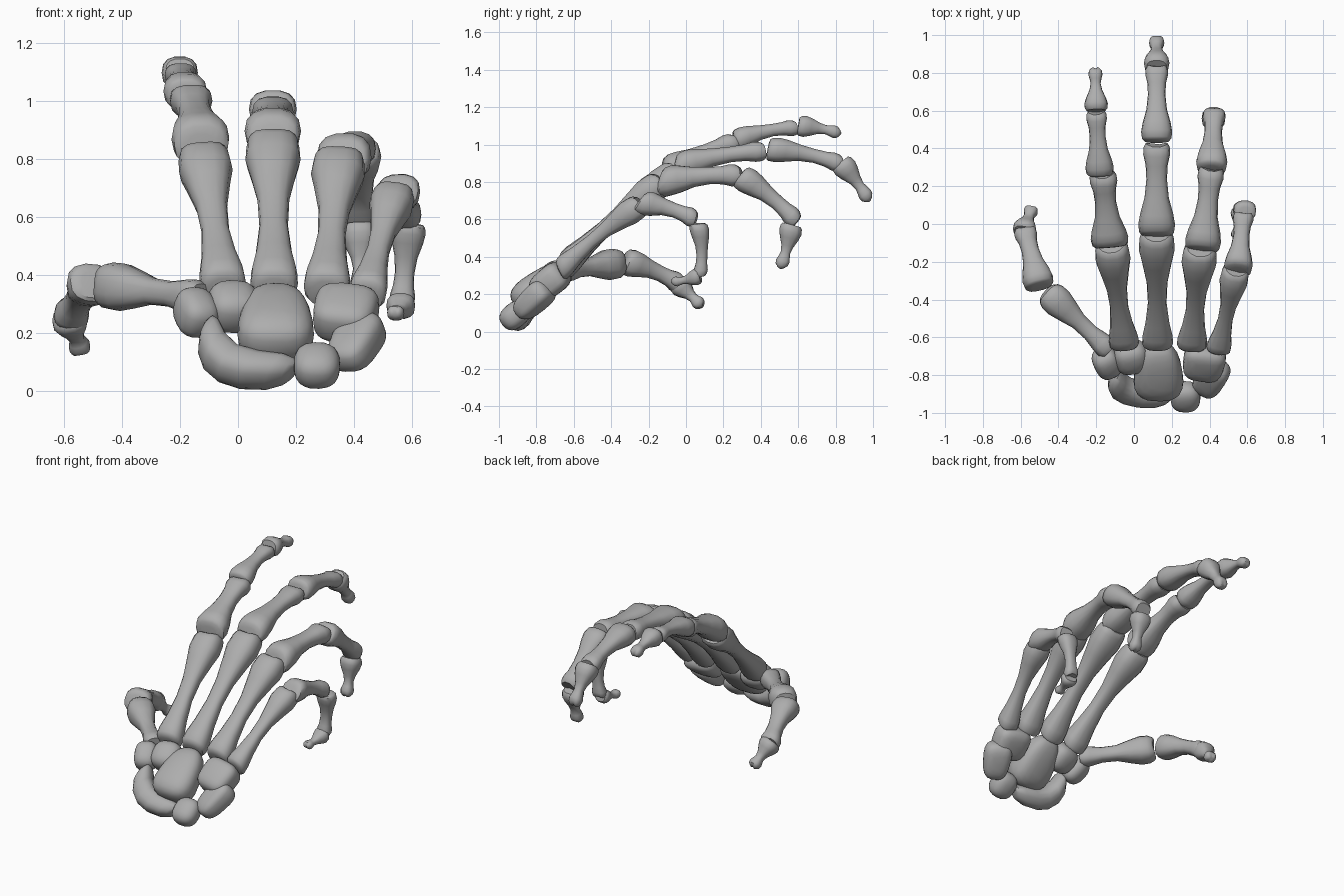
import bpy, bmesh, math
from mathutils import Vector, Matrix

if "Cube" in bpy.data.objects:
    bpy.data.objects.remove(bpy.data.objects["Cube"])

bone_mat = bpy.data.materials.new("bone grey")
bone_mat.diffuse_color = (0.42, 0.42, 0.42, 1)
bone_mat.use_nodes = True
bone_mat.node_tree.nodes["Principled BSDF"].inputs["Base Color"].default_value = bone_mat.diffuse_color
SIDES = 14

# Profiles along each bone: (position, relative radius)
METACARPAL = [(-.01, .5), (0, .74), (.025, .86), (.09, .84), (.22, .66), (.40, .52), (.58, .58),
              (.75, .82), (.86, 1), (.95, .96), (.985, .88), (1, .74)]
PHALANX = [(-.01, .5), (0, .8), (.03, .94), (.12, 1), (.24, .9), (.42, .66), (.62, .56), (.78, .60),
           (.89, .73), (.96, .71), (1, .6)]
DISTAL = [(0, .8), (.05, .95), (.16, 1), (.3, .84), (.48, .54), (.64, .42), (.74, .50),
          (.84, .60), (.93, .54), (.98, .36), (1, .2)]
THUMB_BASE = [(0, .6), (.05, .74), (.14, .7), (.3, .54), (.5, .56), (.68, .82), (.82, 1),
              (.92, .98), (.98, .84), (1, .7)]
CRESCENT = [(0, .4), (.03, .66), (.12, .94), (.3, 1), (.5, .98), (.7, 1), (.88, .94),
            (.97, .7), (1, .45)]


def finish(name, bm):
    bmesh.ops.recalc_face_normals(bm, faces=bm.faces[:])
    mesh = bpy.data.meshes.new(name)
    bm.to_mesh(mesh)
    bm.free()
    mesh.materials.append(bone_mat)
    ob = bpy.data.objects.new(name, mesh)
    bpy.context.collection.objects.link(ob)
    bpy.ops.object.select_all(action='DESELECT')
    ob.select_set(True)
    bpy.context.view_layer.objects.active = ob
    bpy.ops.object.shade_smooth_by_angle(angle=math.radians(38))


def bone(name, start, end, width, depth, profile, side=(1, 0, 0), bow=0.0, notch=.1,
         bend=(0, 0, 0), slant=0.0):
    """Loft a bone shaft from start to end, with a bowed axis, slanted base and grooved head."""
    a, b = Vector(start), Vector(end)
    d = (b - a).normalized()
    u = Vector(side)
    u = (u - d * u.dot(d)).normalized()
    v = u.cross(d).normalized()
    bm = bmesh.new()
    rings = []
    for t, r in profile:
        centre = a.lerp(b, t) + (v * bow + Vector(bend)) * math.sin(math.pi * t)
        ring = []
        for i in range(SIDES):
            c, s = (f(2 * math.pi * i / SIDES) for f in (math.cos, math.sin))
            c, s = (math.copysign(abs(q) ** .8, q) for q in (c, s))
            shift = d * (notch * width * (abs(c) - .6) * max(0, t - .8) * 5)
            shift += d * (slant * depth * r * s * max(0, 1 - t / .24))
            ring.append(bm.verts.new(centre + u * c * r * width / 2 + v * s * r * depth / 2 + shift))
        rings.append(ring)
    for p, q in zip(rings, rings[1:]):
        for i in range(SIDES):
            j = (i + 1) % SIDES
            bm.faces.new((p[i], p[j], q[j], q[i]))
    bm.faces.new(rings[0])
    bm.faces.new(rings[-1])
    finish(name, bm)


def carpal(name, centre, size, rot, taper=0.0, power=.65):
    """Rounded block, narrowed along its length by taper."""
    bm = bmesh.new()
    bmesh.ops.create_icosphere(bm, subdivisions=3, radius=1)
    for vert in bm.verts:
        p = Vector([math.copysign(abs(q) ** power, q) for q in vert.co])
        k = 1 + taper * p.y
        vert.co = Vector((p.x * k * size[0], p.y * size[1], p.z * k * size[2])) / 2
    turn = Matrix.Identity(4)
    for deg, axis in zip(rot, 'XYZ'):
        turn = Matrix.Rotation(math.radians(deg), 4, axis) @ turn
    bmesh.ops.transform(bm, matrix=Matrix.Translation(centre) @ turn, verts=bm.verts[:])
    finish(name, bm)


# Fingers: (start, end, width, depth) for metacarpal, then three phalanges
fingers = {
    "index": [((-.05, -.645, .355), (-.12, -.11, .815), .185, .16),
              ((-.125, -.12, .845), (-.165, .265, 1.01), .20, .16),
              ((-.18, .26, 1.02), (-.20, .59, 1.09), .15, .12),
              ((-.20, .60, 1.10), (-.205, .825, 1.06), .125, .115)],
    "middle": [((.125, -.645, .355), (.12, -.05, .86), .19, .16),
               ((.12, -.06, .88), (.12, .42, .965), .195, .15),
               ((.12, .44, .975), (.12, .83, .895), .165, .135),
               ((.12, .825, .905), (.12, .98, .70), .135, .13)],
    "ring": [((.305, -.65, .345), (.35, -.13, .80), .185, .16),
             ((.36, -.14, .795), (.41, .29, .835), .19, .165),
             ((.41, .29, .83), (.425, .59, .59), .165, .145),
             ((.42, .565, .57), (.425, .505, .34), .125, .125)],
    "little": [((.445, -.67, .33), (.54, -.24, .68), .15, .14),
               ((.55, -.25, .69), (.58, .05, .60), .15, .14),
               ((.59, .065, .575), (.565, .075, .30), .12, .105),
               ((.565, .075, .30), (.54, -.075, .265), .10, .09)],
}
parts = ["metacarpal", "proximal_bone", "middle_bone", "distal_bone"]
for finger, segments in fingers.items():
    for part, (s, e, w, dp) in zip(parts, segments):
        profile = {"metacarpal": METACARPAL, "distal_bone": DISTAL}.get(part, PHALANX)
        bow = .015 if part != "distal_bone" else .006
        slant = {"metacarpal": .12, "proximal_bone": .18}.get(part, 0)
        bone(f"{finger}_{part}", s, e, w, dp, profile, bow=bow, slant=slant)

# Thumb
bone("thumb_metacarpal", (-.13, -.67, .32), (-.46, -.36, .365), .165, .165, THUMB_BASE, side=(0, 0, 1))
bone("thumb_proximal_bone", (-.50, -.33, .375), (-.58, -.03, .25), .165, .15, PHALANX, bow=.015)
bone("thumb_distal_bone", (-.585, -.045, .26), (-.54, .085, .135), .125, .12, DISTAL)

# Wrist
bone("wrist_crescent", (-.11, -.80, .225), (.19, -.91, .065), .14, .14, CRESCENT,
     side=(.2, .7, .7), bend=(-.075, -.03, -.05), notch=0)
carpal("wrist_centre_block", (.13, -.775, .24), (.25, .35, .18), (38, 0, 0), -.22, .72)
carpal("wrist_index_block", (-.015, -.705, .29), (.18, .18, .16), (38, 0, 10), 0, .75)
carpal("wrist_thumb_block", (-.145, -.735, .27), (.14, .175, .15), (40, 0, 25), 0, .75)
carpal("wrist_ring_block", (.37, -.73, .265), (.22, .21, .16), (38, 6, -8), .06, .6)
carpal("wrist_outer_block", (.405, -.815, .165), (.165, .24, .135), (40, 0, -28), .12)
carpal("wrist_heel_ball", (.272, -.915, .087), (.16, .17, .135), (40, 0, 0), 0, .8)
